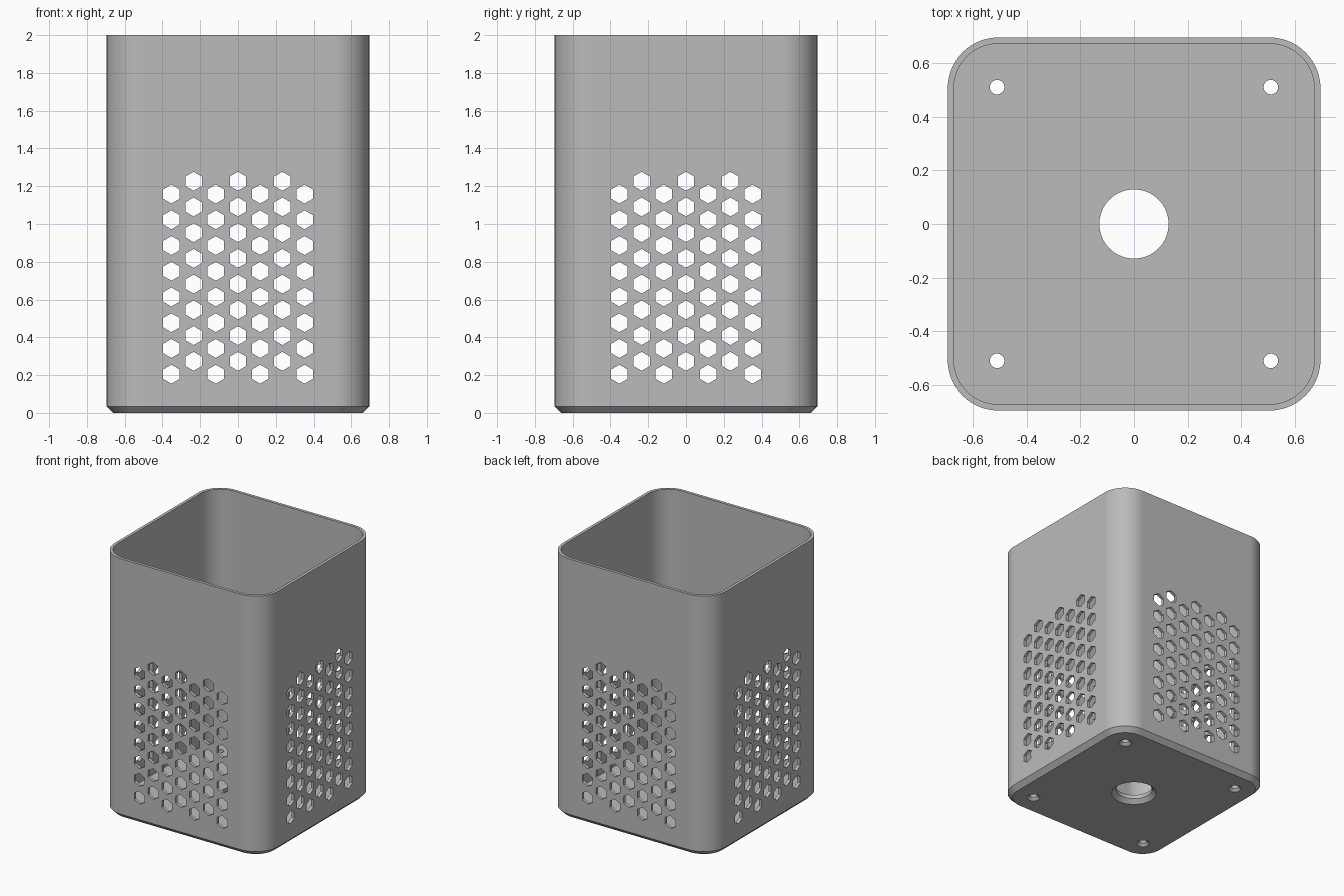
import bpy, bmesh, math
from mathutils import Matrix, Vector

if "Cube" in bpy.data.objects:
    bpy.data.objects.remove(bpy.data.objects["Cube"], do_unlink=True)

HALF, HEIGHT, CORNER, WALL = 0.695, 2.0, 0.19, 0.023
CHAMFER, FLOOR = 0.035, 0.06

grey = bpy.data.materials.new("plain grey")
grey.use_nodes = True
GREY = (0.5, 0.5, 0.5, 1)
grey.diffuse_color = GREY
grey.node_tree.nodes["Principled BSDF"].inputs["Base Color"].default_value = GREY


def make_object(name, bm):
    bmesh.ops.recalc_face_normals(bm, faces=bm.faces)
    mesh = bpy.data.meshes.new(name)
    bm.to_mesh(mesh)
    bm.free()
    mesh.materials.append(grey)
    obj = bpy.data.objects.new(name, mesh)
    bpy.context.collection.objects.link(obj)
    return obj


def loft(bm, rings):
    """Bridge matching loops of points and cap both ends."""
    loops = [[bm.verts.new(p) for p in ring] for ring in rings]
    for a, b in zip(loops, loops[1:]):
        for i in range(len(a)):
            j = (i + 1) % len(a)
            bm.faces.new((a[i], a[j], b[j], b[i]))
    bm.faces.new(loops[0])
    bm.faces.new(loops[-1])


def rounded_square(inset, z, steps=16):
    r, c = CORNER - inset, HALF - CORNER
    points = []
    for q in range(4):
        mid = math.pi / 4 + q * math.pi / 2
        cx, cy = math.copysign(c, math.cos(mid)), math.copysign(c, math.sin(mid))
        for i in range(steps + 1):
            a = (q + i / steps) * math.pi / 2
            points.append(Vector((cx + r * math.cos(a), cy + r * math.sin(a), z)))
    return points


def circle(x, y, z, r, sides):
    return [Vector((x + r * math.cos(t), y + r * math.sin(t), z))
            for t in (2 * math.pi * i / sides for i in range(sides))]


# Open-topped box with rounded corners and a chamfered foot
bm = bmesh.new()
loft(bm, [rounded_square(CHAMFER, 0), rounded_square(0, CHAMFER),
          rounded_square(0, HEIGHT), rounded_square(WALL, HEIGHT),
          rounded_square(WALL, FLOOR)])
pot = make_object("ventilated_pot", bm)

# Hexagonal vents, one staggered grid on each of the four walls
bm = bmesh.new()
for side in range(4):
    turn = Matrix.Rotation(side * math.pi / 2, 3, 'Z')
    for col in range(-3, 4):
        for row in range(8):
            x = col * 0.1175
            z = (0.205 if col % 2 else 0.273) + row * 0.1362
            rings = []
            for y in (-HALF - 0.05, -HALF + WALL + 0.05):
                rings.append([turn @ Vector((x + 0.05 * math.sin(k * math.pi / 3), y,
                                             z + 0.05 * math.cos(k * math.pi / 3)))
                              for k in range(6)])
            loft(bm, rings)

# Countersunk drain hole and four screw holes in the floor
holes = [(0, 0, 0.129, 0.03, 64)]
holes += [(x, y, 0.027, 0.02, 32) for x in (-0.51, 0.51) for y in (-0.51, 0.51)]
for x, y, r, sink, sides in holes:
    loft(bm, [circle(x, y, -0.02, r + sink + 0.02, sides),
              circle(x, y, sink, r, sides),
              circle(x, y, FLOOR + 0.05, r, sides)])
cutter = make_object("hole_cutter", bm)
cutter.hide_render = True

# Cut the openings, then smooth the rounded corners only
cut = pot.modifiers.new("openings", 'BOOLEAN')
cut.operation, cut.solver, cut.object = 'DIFFERENCE', 'EXACT', cutter
bpy.ops.object.select_all(action='DESELECT')
pot.select_set(True)
bpy.context.view_layer.objects.active = pot
bpy.ops.object.modifier_apply(modifier=cut.name)
bpy.data.objects.remove(cutter, do_unlink=True)
bpy.ops.object.shade_smooth_by_angle(angle=math.radians(30))
weighted = pot.modifiers.new("even shading", 'WEIGHTED_NORMAL')
weighted.keep_sharp = True
